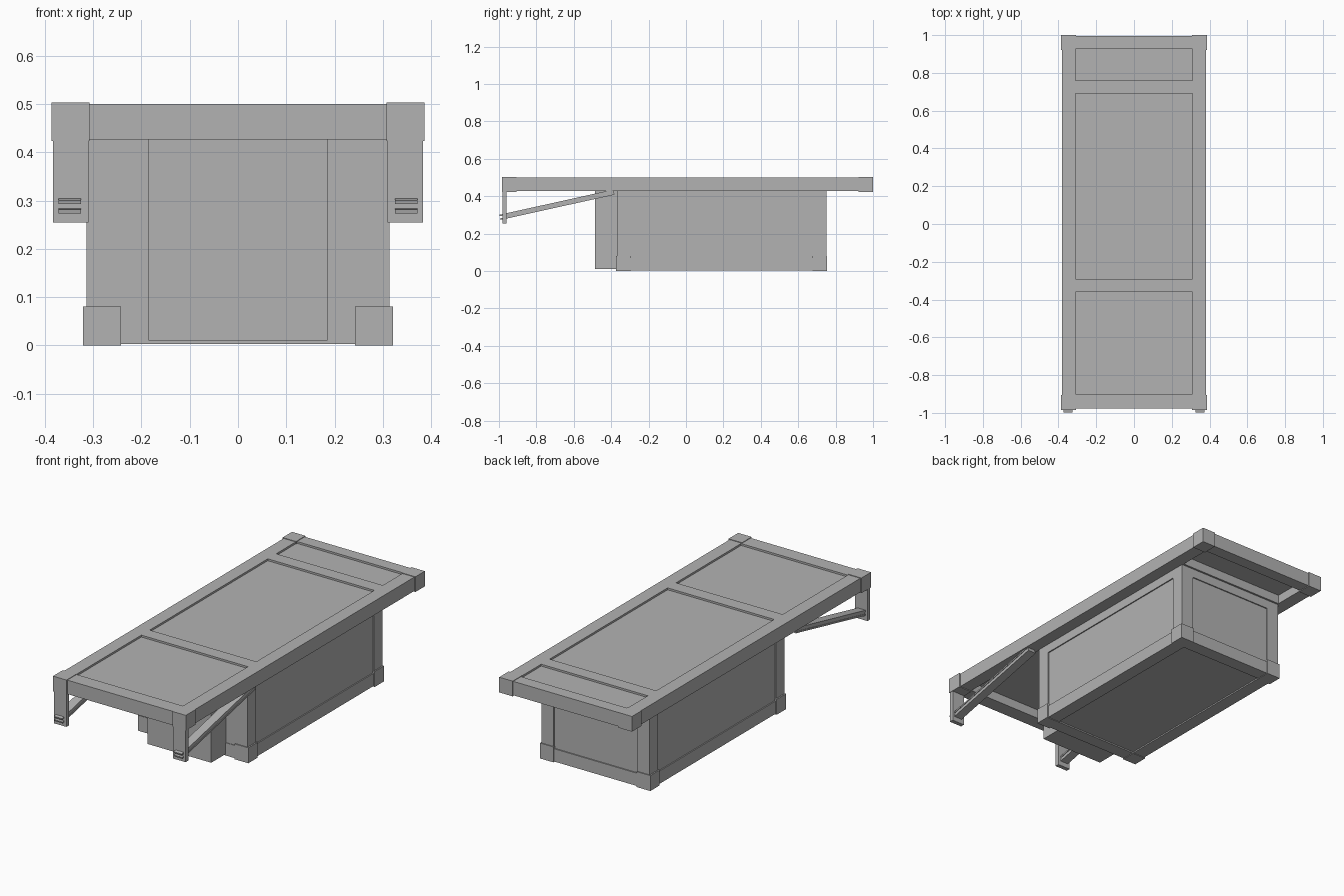
import bpy, bmesh, math
from mathutils import Matrix, Vector

if "Cube" in bpy.data.objects:
    bpy.data.objects.remove(bpy.data.objects["Cube"])

grey = bpy.data.materials.new("plain grey")
grey.diffuse_color = (0.45, 0.45, 0.45, 1)
grey.use_nodes = True
grey.node_tree.nodes["Principled BSDF"].inputs["Base Color"].default_value = grey.diffuse_color


def part(name, boxes, matrix=None):
    """One object made of boxes given as (x0, x1, y0, y1, z0, z1)."""
    bm = bmesh.new()
    for x0, x1, y0, y1, z0, z1 in boxes:
        m = Matrix.Translation(((x0 + x1) / 2, (y0 + y1) / 2, (z0 + z1) / 2))
        m = m @ Matrix.Diagonal((x1 - x0, y1 - y0, z1 - z0, 1))
        bmesh.ops.create_cube(bm, size=1, matrix=m)
    mesh = bpy.data.meshes.new(name)
    bm.to_mesh(mesh)
    bm.free()
    mesh.materials.append(grey)
    ob = bpy.data.objects.new(name, mesh)
    if matrix:
        ob.matrix_world = matrix
    bpy.context.collection.objects.link(ob)
    return ob


def mirrored(x0, x1, *rest):
    return [(x0, x1, *rest), (-x1, -x0, *rest)]


# roof frame: two long rails joined by four cross beams
W, IN, Z0, Z1 = 0.38, 0.31, 0.427, 0.5
part("roof_side_rails", mirrored(IN, W, -0.978, 0.995, Z0, Z1))
beams = [(-0.978, -0.90), (-0.36, -0.29), (0.69, 0.76), (0.93, 0.995)]
part("roof_cross_beams", [(-IN, IN, a, b, Z0, Z1) for a, b in beams])

# thin panels sunk into the roof frame
gaps = [(a[1], b[0]) for a, b in zip(beams, beams[1:])]
part("roof_panels", [(-IN, IN, a, b, 0.475, 0.49) for a, b in gaps])

# corner caps of the roof
for name, y0, y1 in (("front", -0.985, -0.905), ("back", 0.922, 1.0)):
    part(f"roof_{name}_caps", mirrored(0.308, 0.386, y0, y1, 0.423, 0.503))

# cabin body with slightly sunk walls and floor
X, YF, YB, ZB, ZT = 0.314, -0.368, 0.75, 0.003, 0.43
part("cabin_walls", [(-X + 0.006, X - 0.006, YF + 0.003, YB - 0.006, 0.01, ZT)])

# cabin posts and rails around the sunk walls
P = 0.07
posts = []
for y0, y1 in ((YF, YF + P), (YB - P, YB)):
    posts += mirrored(X - P, X, y0, y1, ZB, ZT)
part("cabin_posts", posts)
rails = []
for z0, z1 in ((ZB, 0.07), (0.38, ZT)):
    rails += mirrored(X - P, X, YF + P, YB - P, z0, z1)
    rails.append((-X + P, X - P, YB - P, YB, z0, z1))
rails.append((-X + P, X - P, YF, YF + P, ZB, 0.07))
part("cabin_rails", rails)

# foot caps at the cabin's lower corners
for name, y0, y1 in (("front", -0.373, -0.295), ("back", 0.677, 0.755)):
    part(f"cabin_{name}_feet", mirrored(0.242, 0.321, y0, y1, 0, 0.081))

# entrance block on the front wall
part("entrance_block", [(-0.185, 0.185, -0.487, -0.36, 0.01, Z0)])

# hanging bracket plates and sloping struts under the front corners
part("bracket_plates", mirrored(0.31, 0.383, -0.982, -0.96, 0.255, 0.43))
start, end = Vector((0, -0.995, 0.287)), Vector((0, -0.385, 0.422))
run = end - start
slope = Matrix.Translation(start) @ Matrix.Rotation(math.atan2(run.z, run.y), 4, "X")
strut = []
for z in (-0.014, 0.006):
    strut += mirrored(0.325, 0.372, 0, run.length, z, z + 0.008)
strut += mirrored(0.328, 0.369, 0.02, run.length, -0.006, 0.006)
part("struts", strut, slope)
